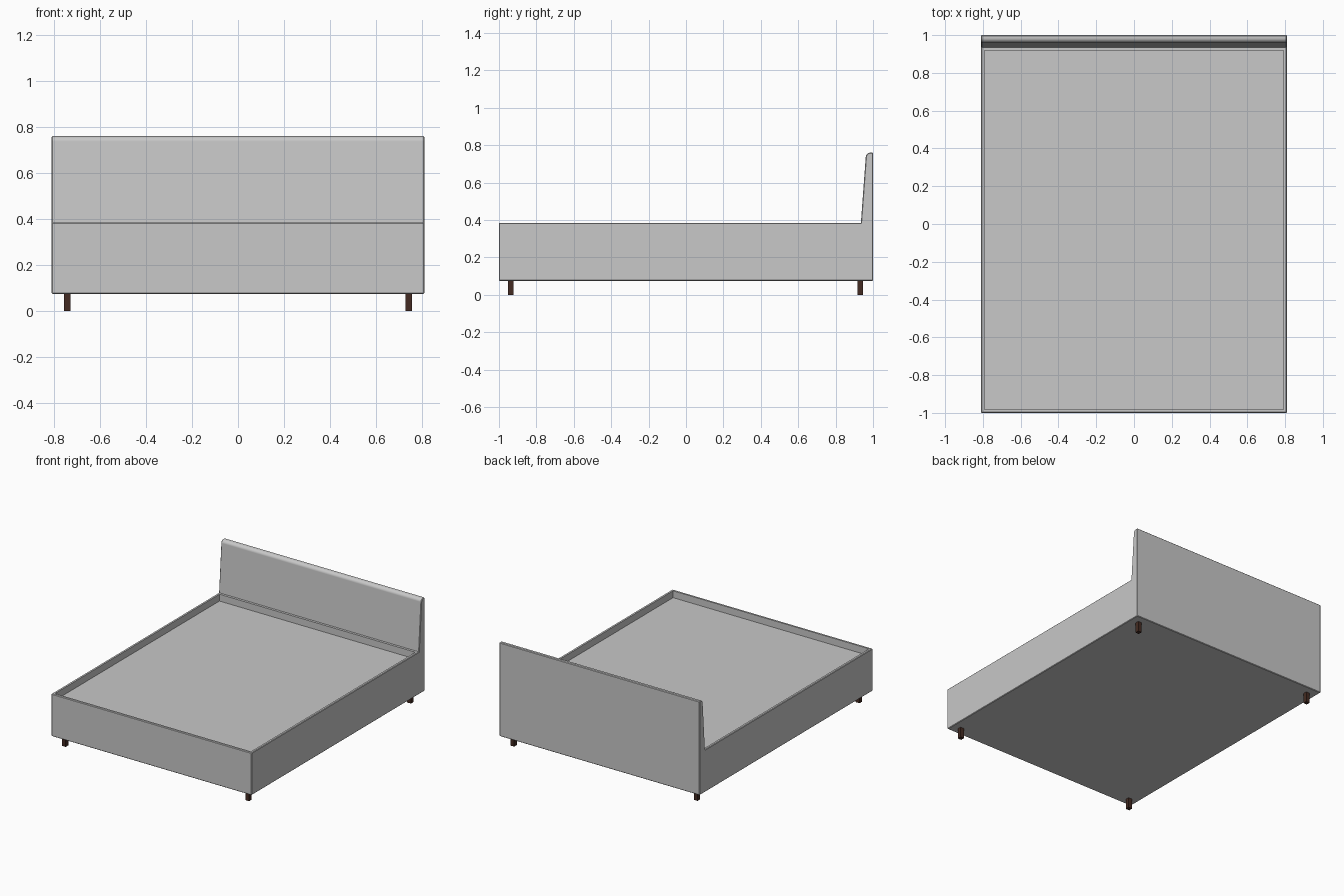
import bpy, bmesh, math

if "Cube" in bpy.data.objects:
    bpy.data.objects.remove(bpy.data.objects["Cube"], do_unlink=True)


def material(name, rgb):
    m = bpy.data.materials.new(name)
    m.use_nodes = True
    colour = (*rgb, 1.0)
    m.diffuse_color = colour
    m.node_tree.nodes["Principled BSDF"].inputs["Base Color"].default_value = colour
    return m


def add_object(name, bm, mat):
    bmesh.ops.recalc_face_normals(bm, faces=bm.faces)
    mesh = bpy.data.meshes.new(name)
    bm.to_mesh(mesh)
    bm.free()
    mesh.materials.append(mat)
    obj = bpy.data.objects.new(name, mesh)
    bpy.context.collection.objects.link(obj)
    return obj


fabric = material("grey fabric", (0.58, 0.58, 0.58))
wood = material("dark brown wood", (0.057, 0.024, 0.016))

HALF_W = 0.81
BOTTOM, RAIL, TOP = 0.075, 0.385, 0.76
RIM, RECESS, CHAMFER = 0.025, 0.05, 0.004

# Side profile (y, z): low base rising into a leaning headboard with a rounded front lip
R = 0.024
profile = [(-1, BOTTOM), (1, BOTTOM), (1, TOP)]
for i in range(9):
    a = math.radians(90 + 86 * i / 8)
    profile.append((0.985 + R * math.cos(a), TOP - R + R * math.sin(a)))
profile += [(0.935, RAIL), (-1, RAIL)]

# Upholstered base and headboard, extruded across the width
bm = bmesh.new()
side = bm.faces.new([bm.verts.new((-HALF_W, y, z)) for y, z in profile])
ext = bmesh.ops.extrude_face_region(bm, geom=[side])
moved = [v for v in ext["geom"] if isinstance(v, bmesh.types.BMVert)]
bmesh.ops.translate(bm, verts=moved, vec=(2 * HALF_W, 0, 0))
bmesh.ops.recalc_face_normals(bm, faces=bm.faces)

# Recessed mattress platform inside a narrow rim
deck = next(f for f in bm.faces
            if f.normal.z > 0.99 and abs(f.calc_center_median().z - RAIL) < 0.001)
bmesh.ops.inset_region(bm, faces=[deck], thickness=RIM, depth=0)
floor = bmesh.ops.extrude_discrete_faces(bm, faces=[deck])["faces"][0]
bmesh.ops.translate(bm, verts=floor.verts, vec=(0, 0, -RECESS))


# Fine chamfer along the outer edges only
def is_outer(edge):
    a, b = (v.co for v in edge.verts)
    on_side = abs(a.x + b.x) > 2 * HALF_W - 0.001
    on_end = abs(a.y + b.y) > 1.999 and abs(a.z - b.z) < 0.001
    return on_side or on_end


bmesh.ops.bevel(bm, geom=[e for e in bm.edges if is_outer(e)], offset=CHAMFER,
                segments=1, profile=0.5, affect='EDGES', clamp_overlap=False)
frame = add_object("bed_frame", bm, fabric)
bpy.ops.object.select_all(action='DESELECT')
frame.select_set(True)
bpy.context.view_layer.objects.active = frame
bpy.ops.object.shade_smooth_by_angle(angle=math.radians(30))
weighted = frame.modifiers.new("flat_panels", 'WEIGHTED_NORMAL')
weighted.keep_sharp = True

# Four short square legs
for end, y in (("front", -0.938), ("back", 0.932)):
    for hand, x in (("left", 0.742), ("right", -0.742)):
        bm = bmesh.new()
        bmesh.ops.create_cube(bm, size=1)
        bmesh.ops.scale(bm, verts=bm.verts, vec=(0.03, 0.03, BOTTOM + 0.002))
        bmesh.ops.translate(bm, verts=bm.verts, vec=(x, y, (BOTTOM + 0.002) / 2))
        add_object(f"{end}_{hand}_leg", bm, wood)
